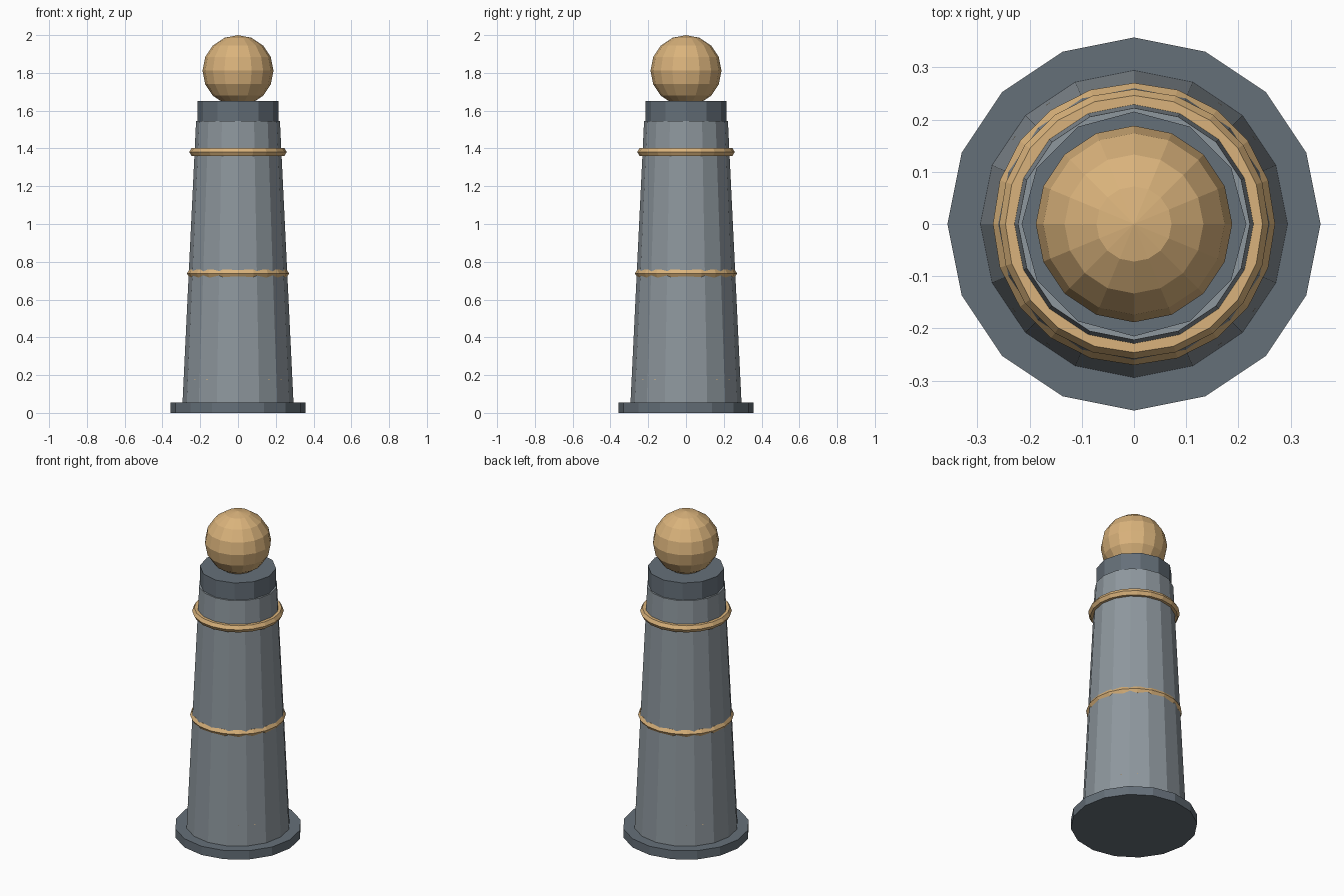
import bpy
from math import pi

if "Cube" in bpy.data.objects:
    bpy.data.objects.remove(bpy.data.objects["Cube"])


def material(name, rgb):
    m = bpy.data.materials.new(name)
    m.diffuse_color = (*rgb, 1)
    m.use_nodes = True
    m.node_tree.nodes["Principled BSDF"].inputs["Base Color"].default_value = m.diffuse_color
    return m


light_metal = material("light_metal", (0.27, 0.31, 0.34))
dark_metal = material("dark_metal", (0.13, 0.16, 0.19))
gold = material("gold", (0.70, 0.45, 0.20))


def finish(name, mat):
    ob = bpy.context.object
    ob.name = name
    ob.data.materials.append(mat)
    return ob


def taper(name, sides, r_low, r_high, z0, z1, mat):
    bpy.ops.mesh.primitive_cone_add(vertices=sides, radius1=r_low, radius2=r_high,
                                    depth=z1 - z0, location=(0, 0, (z0 + z1) / 2))
    return finish(name, mat)


# Foot plate, tapered post and top cap
taper("base_plate", 16, 0.357, 0.357, 0.0, 0.054, dark_metal)
taper("post", 16, 0.294, 0.222, 0.05, 1.545, light_metal)
taper("cap", 12, 0.215, 0.215, 1.543, 1.652, dark_metal)

# Decorative bands; the lowest one barely breaks the post surface
for name, z, radius in (("lower_band", 0.178, 0.2595),
                        ("middle_band", 0.738, 0.246),
                        ("upper_band", 1.381, 0.234)):
    bpy.ops.mesh.primitive_torus_add(major_segments=20, minor_segments=6,
                                     major_radius=radius, minor_radius=0.024,
                                     location=(0, 0, z))
    finish(name, gold)

# Ball finial
bpy.ops.mesh.primitive_uv_sphere_add(segments=16, ring_count=8, radius=0.188,
                                     location=(0, 0, 1.812))
finish("ball_finial", gold)
